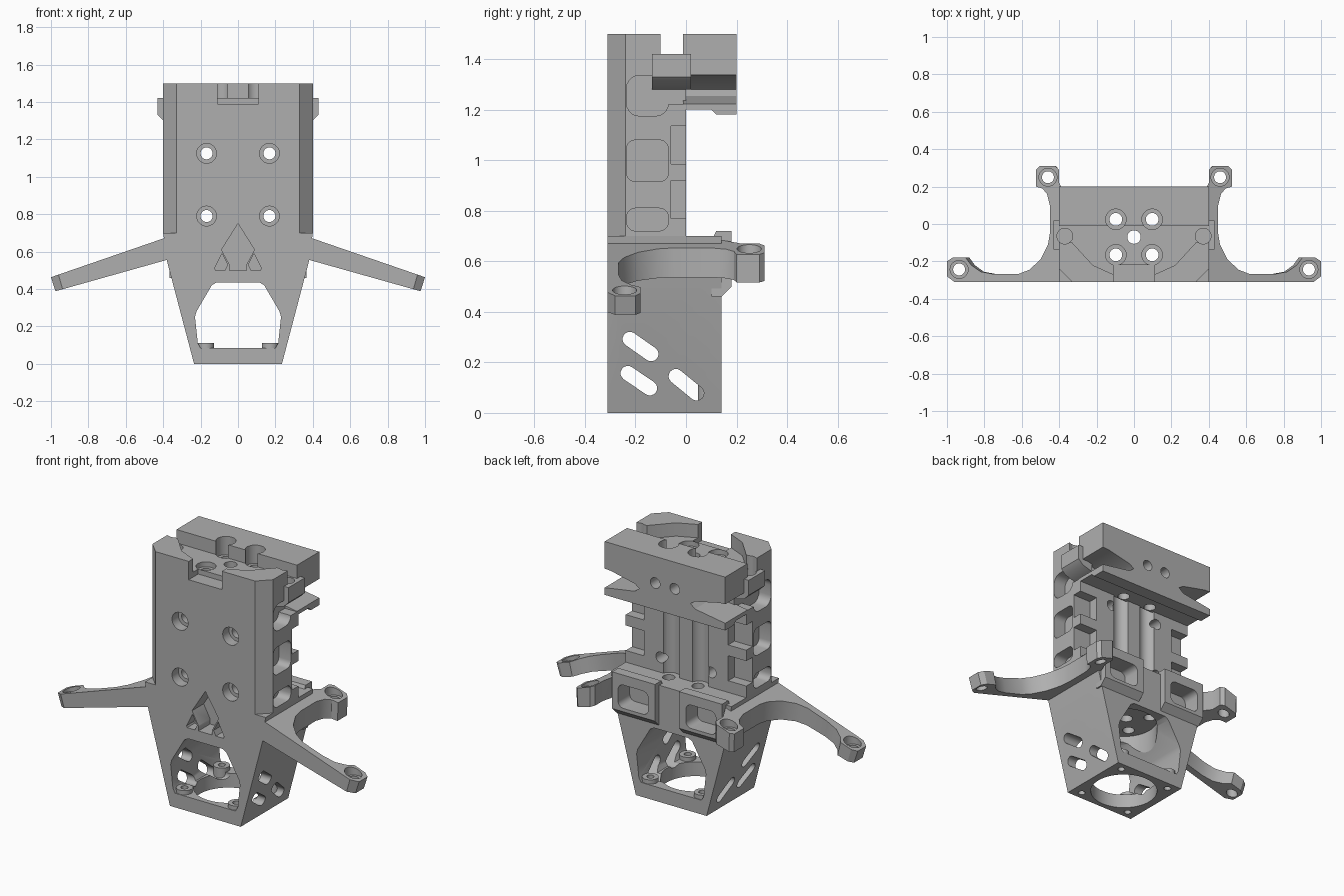
import bpy, bmesh, math
from mathutils import Vector

old = bpy.data.objects.get("Cube")
if old:
    bpy.data.objects.remove(old, do_unlink=True)

grey = bpy.data.materials.new("plastic grey")
grey.use_nodes = True
colour = (0.43, 0.43, 0.43, 1)
grey.diffuse_color = colour
grey.node_tree.nodes["Principled BSDF"].inputs["Base Color"].default_value = colour

MAP = {"x": lambda u, v, w: (w, u, v),
       "y": lambda u, v, w: (u, w, v),
       "z": lambda u, v, w: (u, v, w)}


def loft(name, low, high):
    """Solid between two matching rings of points."""
    bm = bmesh.new()
    a = [bm.verts.new(p) for p in low]
    b = [bm.verts.new(p) for p in high]
    bm.faces.new(a)
    bm.faces.new(b)
    for i in range(len(a)):
        j = (i + 1) % len(a)
        bm.faces.new((a[i], a[j], b[j], b[i]))
    bmesh.ops.recalc_face_normals(bm, faces=bm.faces)
    mesh = bpy.data.meshes.new(name)
    bm.to_mesh(mesh)
    bm.free()
    mesh.materials.append(grey)
    obj = bpy.data.objects.new(name, mesh)
    bpy.context.collection.objects.link(obj)
    return obj


def prism(name, points, axis, lo, hi):
    f = MAP[axis]
    return loft(name, [f(u, v, lo) for u, v in points], [f(u, v, hi) for u, v in points])


def rect(u0, u1, v0, v1, r=0):
    """Rectangle outline with optional rounded corners."""
    if not r:
        return [(u0, v0), (u1, v0), (u1, v1), (u0, v1)]
    corners = [(u1 - r, v1 - r), (u0 + r, v1 - r), (u0 + r, v0 + r), (u1 - r, v0 + r)]
    return [(u + r * math.cos(math.radians(90 * k + 18 * i)),
             v + r * math.sin(math.radians(90 * k + 18 * i)))
            for k, (u, v) in enumerate(corners) for i in range(6)]


def disc(u, v, r, n=28):
    return [(u + r * math.cos(math.tau * i / n), v + r * math.sin(math.tau * i / n)) for i in range(n)]


def capsule(p, q, r):
    p, q = Vector(p), Vector(q)
    d = q - p
    start = math.atan2(d.y, d.x) - math.pi / 2
    out = []
    for c, s in ((q, start), (p, start + math.pi)):
        out += [(c.x + r * math.cos(s + math.pi * i / 8), c.y + r * math.sin(s + math.pi * i / 8))
                for i in range(9)]
    return out


def flip(points, s):
    return [(u * s, v) for u, v in points]


def cut(targets, points, axis, lo, hi):
    """Subtract a prism from each target part."""
    tool = prism("cutter", points, axis, lo, hi)
    tool.hide_render = True
    for t in targets:
        mod = t.modifiers.new("cut", "BOOLEAN")
        mod.operation = "DIFFERENCE"
        mod.solver = "EXACT"
        mod.object = tool
    cutters.append(tool)


cutters = []
SIDES = (-1, 1)

# Tapered lower duct
duct = prism("lower_duct", [(-.235, 0), (.235, 0), (.38, .55), (.4, .7), (-.4, .7), (-.38, .55)],
             "y", -.31, .14)
# Upper body with chamfered front corners
body = prism("upper_body", [(-.33, -.31), (.33, -.31), (.4, -.24), (.4, 0), (-.4, 0), (-.4, -.24)],
             "z", .7, 1.42)
# Overhanging rear head block
head = prism("head_block", [(-.012, 1.2), (.1, 1.2), (.12, 1.18), (.2, 1.18), (.2, 1.5), (-.012, 1.5)],
             "x", -.4, .4)
parts = [duct, body, head]

for s in SIDES:
    side = "left" if s > 0 else "right"
    # Corner towers
    tower = prism(side + "_top_tower",
                  flip([(.4, -.24), (.33, -.31), (.11, -.31), (.11, -.27), (.22, -.22), (.33, -.1), (.4, -.1)], s),
                  "z", 1.4, 1.5)
    # Side lugs with screw sockets
    lug = prism(side + "_lug", flip([(.33, 1.28), (.4, 1.3), (.43, 1.33), (.43, 1.42), (.33, 1.42)], s),
                "y", -.135, .02)
    cut([lug, body, tower], disc(s * .37, -.065, .042), "z", 1.36, 1.6)
    # Rear trays with rounded pockets
    tray = prism(side + "_rear_tray", [(.1, .46), (.14, .46), (.18, .5), (.18, .72), (.12, .72), (.11, .7), (.1, .7)],
                 "x", s * .08, s * .365)
    cut([tray, duct], flip(rect(.125, .325, .52, .66, .035), s), "y", .07, .3)
    # Curved mounting arms, sloping down towards the tips
    outline = [(.36, -.31), (.96, -.31), (1, -.28), (1, -.2), (.97, -.18), (.9, -.18), (.87, -.22),
               (.82, -.255), (.75, -.268), (.62, -.268), (.56, -.245), (.5, -.19), (.46, -.11),
               (.45, -.05), (.45, .1), (.465, .16), (.49, .19), (.525, .2), (.525, .29), (.505, .31),
               (.42, .31), (.4, .29), (.4, .22), (.36, .14)]
    arm = loft(side + "_arm",
               [(s * (x - .04 * (x - .4)), y, .55 - .27 * (x - .4)) for x, y in outline],
               [(s * x, y, .67 - .345 * (x - .4)) for x, y in outline])
    for x, y in ((.935, -.243), (.46, .25)):
        cut([arm], disc(s * x, y, .032), "z", .2, .9)
        top = .67 - .345 * (x - .4)
        cut([arm], disc(s * x, y, .048), "z", top - .035, top + .1)
    parts += [tower, lug, tray, arm]

    # Side pockets and rear corner notches
    ends = sorted((s * .32, s * .5))
    cut([body], rect(-.235, -.07, .72, .81, .035), "x", *ends)
    cut([body], rect(-.235, -.07, .915, 1.08, .035), "x", *ends)
    cut([body], rect(-.235, -.07, 1.175, 1.335, .05), "x", *ends)
    cut([body], rect(-.1, .05, 1.22, 1.335), "x", *ends)
    for z in (.77, .985):
        cut([body], rect(-.06, .05, z, z + .15), "x", *sorted((s * .28, s * .5)))
    # Wedge groove under the head block
    cut([head], flip([(.45, 1.215), (.45, 1.34), (.36, 1.335), (.2, 1.3), (.17, 1.28), (.2, 1.255)], s),
        "y", -.2, .4)
    # Rear screw holes in the head block
    cut([head], disc(s * .065, 1.34, .032), "y", .02, .3)

    # Front screw holes with counterbores
    for z in (.79, 1.125):
        cut([body], disc(s * .168, z, .032), "y", -.5, .2)
        cut([body], disc(s * .168, z, .053), "y", -.5, -.25)
    # Vertical screw bores and open rear channels
    for y in (.025, -.165):
        cut([duct, body, head], disc(s * .097, y, .034), "z", -.1, 1.7)
        cut([body, head], disc(s * .097, y, .055), "z", 1.39, 1.7)
    cut([body], disc(s * .097, .015, .055), "z", .6, 1.3)
    # Small triangular recesses beside the diamond
    cut([duct], flip([(.125, .51), (.085, .59), (.055, .53), (.07, .5), (.12, .5)], s), "y", -.5, -.24)

# Diamond recess, top notch and centre bore
diamond = [(0, .75), (.088, .61), (.045, .53), (.045, .5), (-.045, .5), (-.045, .53), (-.088, .61)]
cut([duct, body], diamond, "y", -.5, -.2)
cut([body], rect(-.11, .11, 1.39, 1.6), "y", -.5, -.22)
cut([duct, body], disc(0, -.07, .036), "z", -.1, 1.7)

# Duct window, round opening and side slots
window = [(-.2, .085), (.2, .085), (.215, .11), (.23, .25), (.222, .28), (.14, .42), (.115, .435),
          (-.115, .435), (-.14, .42), (-.222, .28), (-.23, .25), (-.215, .11)]
cut([duct], window, "y", -.5, .5)
cut([duct], disc(0, -.09, .19, 48), "z", -.1, .47)
for p, q in (((-.222, .292), (-.138, .233)), ((-.23, .157), (-.143, .098)), ((-.04, .145), (.042, .078))):
    cut([duct], capsule(p, q, .029), "x", -.6, .6)

# Corner screw bosses inside the duct floor
for s in SIDES:
    for place, y in (("front", -.262), ("rear", .092)):
        boss = prism(place + "_floor_boss", disc(s * .172, y, .045), "z", .004, .11)
        cut([boss, duct], disc(s * .172, y, .02), "z", -.1, .3)
        parts.append(boss)

# Apply cuts, drop the cutters and shade
bpy.context.view_layer.update()
graph = bpy.context.evaluated_depsgraph_get()
done = [(p, bpy.data.meshes.new_from_object(p.evaluated_get(graph))) for p in parts]
for p, mesh in done:
    p.modifiers.clear()
    p.data = mesh
for c in cutters:
    bpy.data.objects.remove(c, do_unlink=True)
bpy.ops.object.select_all(action="DESELECT")
for p in parts:
    p.select_set(True)
bpy.context.view_layer.objects.active = duct
bpy.ops.object.shade_smooth_by_angle(angle=math.radians(30))
